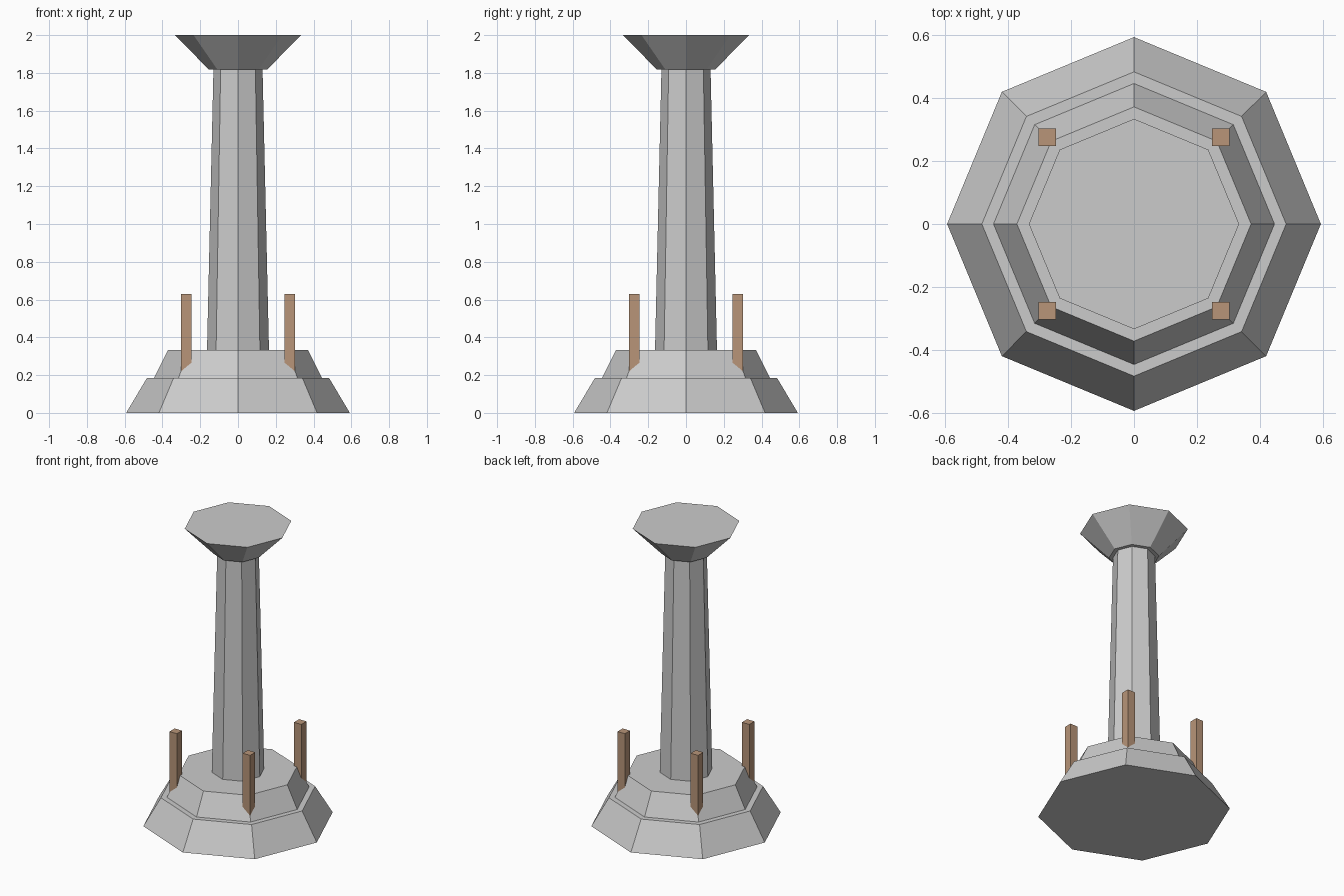
import bpy
from math import pi

if "Cube" in bpy.data.objects:
    bpy.data.objects.remove(bpy.data.objects["Cube"])


def octagon(name, r_bottom, r_top, z0, z1):
    # cone vertices lie on the x and y axes, as in the model
    bpy.ops.mesh.primitive_cone_add(vertices=8, radius1=r_bottom, radius2=r_top,
                                    depth=z1 - z0, location=(0, 0, (z0 + z1) / 2))
    ob = bpy.context.object
    ob.name = name
    return ob


# Stepped base, tapered shaft and flared cap
octagon("lower_base", 0.592, 0.482, 0.0, 0.185)
octagon("upper_base", 0.445, 0.371, 0.185, 0.333)
octagon("shaft", 0.164, 0.13, 0.333, 1.818)
octagon("cap", 0.155, 0.333, 1.818, 2.0)

# Four wooden corner posts set into the upper base
wood = bpy.data.materials.new("wood")
wood.diffuse_color = (0.48, 0.30, 0.19, 1)
wood.use_nodes = True
wood.node_tree.nodes["Principled BSDF"].inputs["Base Color"].default_value = wood.diffuse_color
z0, z1 = 0.185, 0.63
for side_y, row in ((-1, "front"), (1, "back")):
    for side_x, side in ((-1, "left"), (1, "right")):
        bpy.ops.mesh.primitive_cube_add(
            size=1, location=(side_x * 0.275, side_y * 0.275, (z0 + z1) / 2))
        post = bpy.context.object
        post.name = f"{row}_{side}_post"
        post.scale = (0.055, 0.055, z1 - z0)
        post.data.materials.append(wood)
